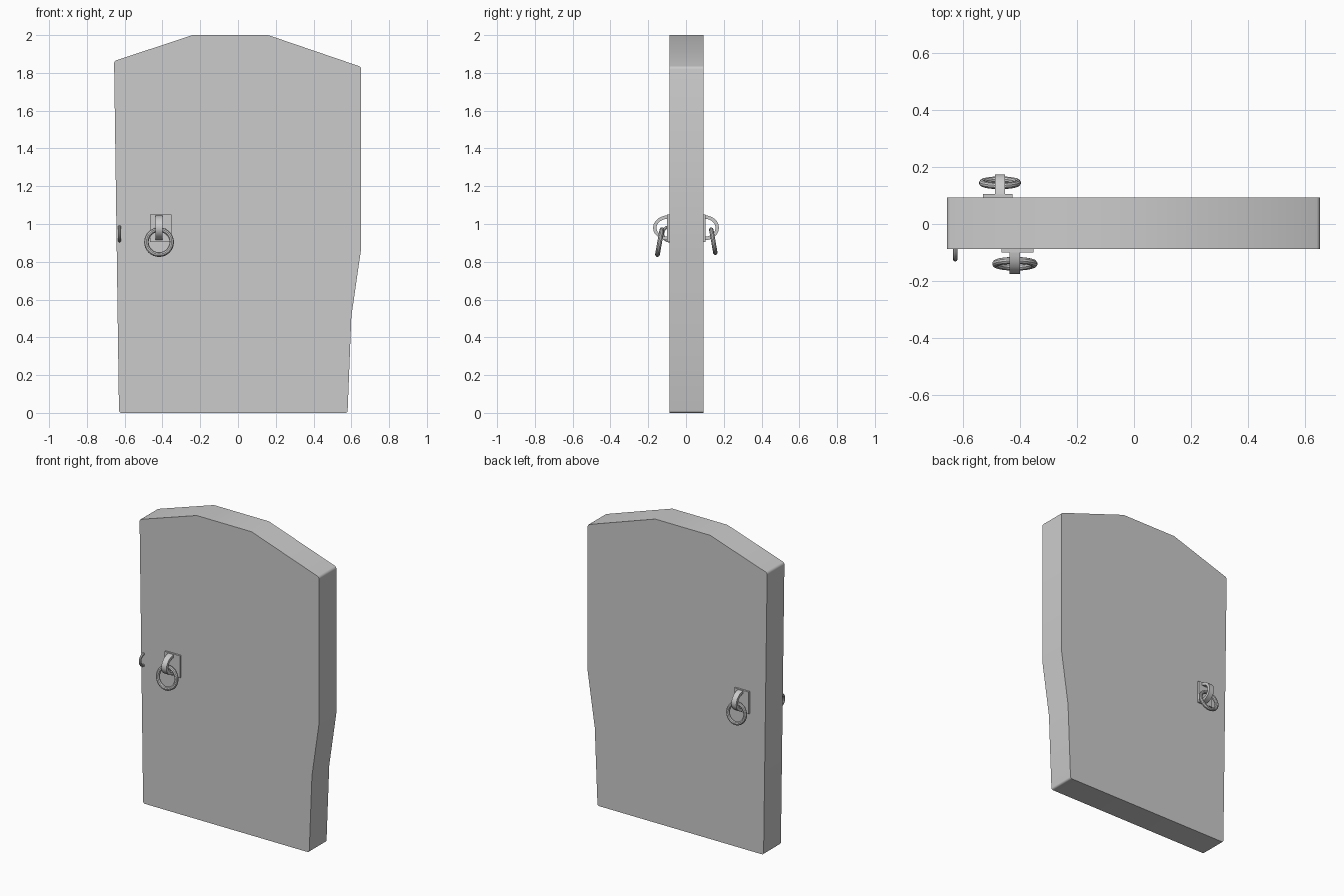
import bpy, bmesh, math
from mathutils import Matrix, Vector

if "Cube" in bpy.data.objects:
    bpy.data.objects.remove(bpy.data.objects["Cube"])

grey = bpy.data.materials.new("plain_grey")
grey.diffuse_color = (0.6, 0.6, 0.6, 1)
grey.use_nodes = True
grey.node_tree.nodes["Principled BSDF"].inputs["Base Color"].default_value = grey.diffuse_color


def finish(bm, name, angle=35):
    bmesh.ops.recalc_face_normals(bm, faces=bm.faces)
    me = bpy.data.meshes.new(name)
    bm.to_mesh(me)
    bm.free()
    ob = bpy.data.objects.new(name, me)
    bpy.context.collection.objects.link(ob)
    me.materials.append(grey)
    bpy.ops.object.select_all(action='DESELECT')
    ob.select_set(True)
    bpy.context.view_layer.objects.active = ob
    bpy.ops.object.shade_smooth_by_angle(angle=math.radians(angle))
    return ob


def sweep(name, points, normals, section, side, closed=False):
    """Sweep a section of (side, normal) offsets along a path."""
    bm = bmesh.new()
    rings = [[bm.verts.new(p + side * a + n * b) for a, b in section]
             for p, n in zip(points, normals)]
    m = len(section)
    pairs = list(zip(rings, rings[1:]))
    if closed:
        pairs.append((rings[-1], rings[0]))
    else:
        bm.faces.new(rings[0])
        bm.faces.new(rings[-1])
    for r, s in pairs:
        for i in range(m):
            j = (i + 1) % m
            bm.faces.new((r[i], r[j], s[j], s[i]))
    return finish(bm, name)


def circle(r, n):
    return [(r * math.cos(2 * math.pi * i / n), r * math.sin(2 * math.pi * i / n))
            for i in range(n)]


def half_oval(x, y, z, depth, height, out, n=12):
    """Half oval standing out from a face, in the yz plane."""
    pts, nrm = [], []
    for i in range(n + 1):
        a = math.pi * (i / n - 0.5)
        pts.append(Vector((x, y + out * depth * math.cos(a), z + height * math.sin(a))))
        nrm.append(Vector((0, out * math.cos(a) / depth, math.sin(a) / height)).normalized())
    return pts, nrm


# Door slab: crooked outline, slightly eased corners
FRONT, BACK = -0.0875, 0.0925
outline = [(-0.63, 0), (0.58, 0), (0.60, 0.51), (0.652, 0.87), (0.652, 1.832),
           (0.16, 2), (-0.24, 2), (-0.656, 1.863)]
bm = bmesh.new()
face = bm.faces.new([bm.verts.new((x, FRONT, z)) for x, z in outline])
ext = bmesh.ops.extrude_face_region(bm, geom=[face])
bmesh.ops.translate(bm, vec=(0, BACK - FRONT, 0),
                    verts=[v for v in ext['geom'] if isinstance(v, bmesh.types.BMVert)])
bmesh.ops.recalc_face_normals(bm, faces=bm.faces)
corners = [e for e in bm.edges if abs(e.verts[0].co.y - e.verts[1].co.y) > 0.1
           and e.calc_face_angle() > math.radians(40)]
bmesh.ops.bevel(bm, geom=corners, offset=0.012, segments=3, profile=0.5, affect='EDGES')
finish(bm, "door_slab")


# Ring pulls: back plate, strap loop and hanging ring
def ring_pull(tag, plate_x, x, face_y, out, s, ring_r):
    bm = bmesh.new()
    bmesh.ops.create_cube(bm, size=1, matrix=Matrix.Translation(
        (plate_x, face_y + out * 0.004, 0.977)) @ Matrix.Diagonal((0.112 * s, 0.016, 0.145, 1)))
    finish(bm, tag + "_plate")
    pts, nrm = half_oval(x, face_y + out * 0.005, 0.98, 0.073 * s, 0.057, out)
    w, t = 0.019 * s, 0.009
    sweep(tag + "_loop", pts, nrm, [(-w, -t), (w, -t), (w, t), (-w, t)], Vector((1, 0, 0)))
    tilt = math.radians(10)
    down = Vector((0, out * math.sin(tilt), -math.cos(tilt)))
    axis = Vector((1, 0, 0)).cross(down).normalized()
    centre = Vector((x, face_y + out * 0.052, 0.903 + (0.068 - ring_r)))
    nrm = [Vector((math.cos(a), 0, 0)) + down * math.sin(a)
           for a in (2 * math.pi * i / 32 for i in range(32))]
    sweep(tag + "_ring", [centre + n * ring_r for n in nrm], nrm,
          circle(0.0125 * s, 10), axis, closed=True)


ring_pull("front_pull", -0.409, -0.418, FRONT, -1, 1.0, 0.067)
ring_pull("back_pull", -0.478, -0.470, BACK, 1, 0.93, 0.062)

# Small staple near the door edge
pts, nrm = half_oval(-0.627, FRONT + 0.003, 0.948, 0.039, 0.038, -1)
sweep("latch_staple", pts, nrm, circle(0.008, 8), Vector((1, 0, 0)))
